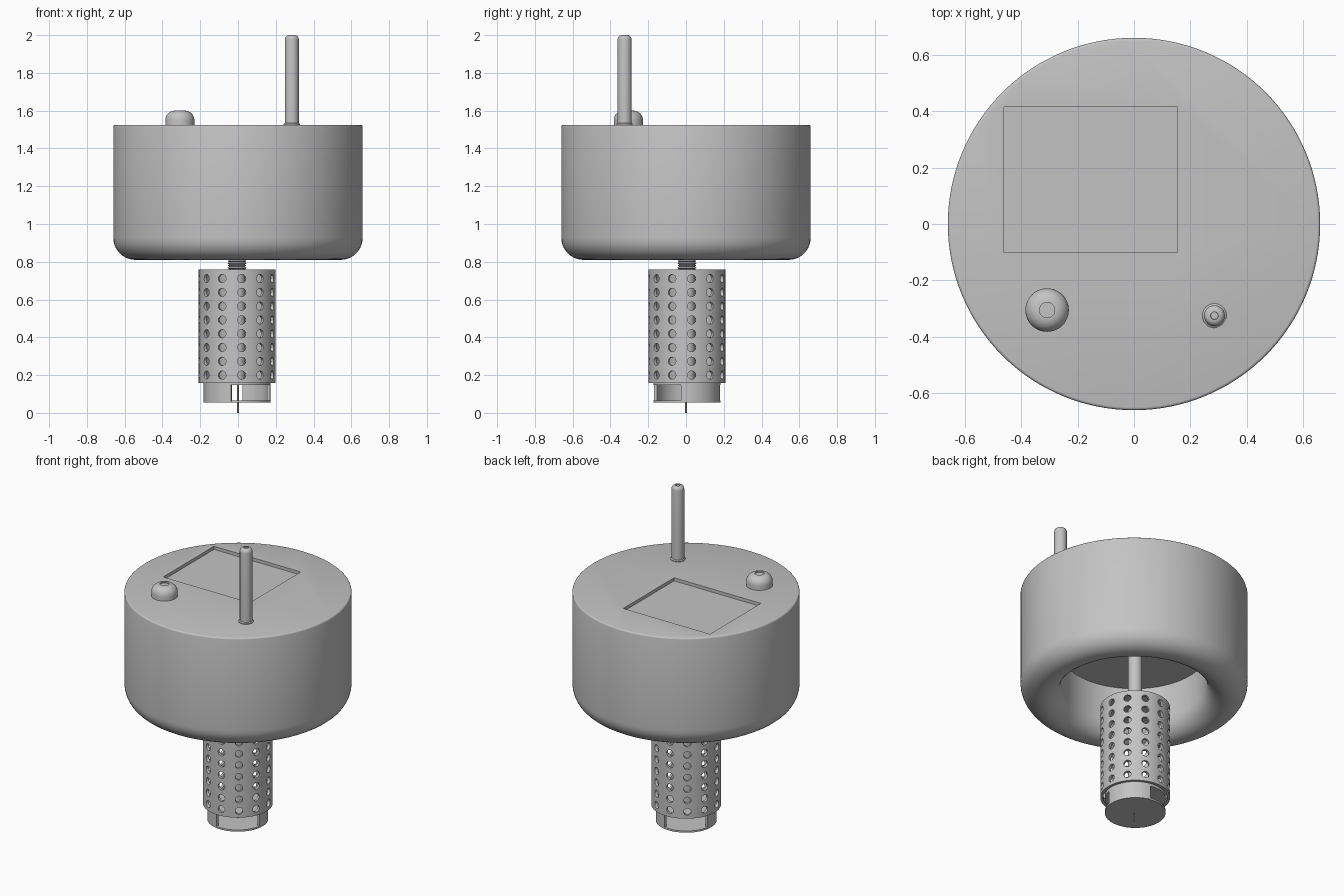
import bpy, bmesh, math
from mathutils import Matrix, Vector

if "Cube" in bpy.data.objects:
    bpy.data.objects.remove(bpy.data.objects["Cube"], do_unlink=True)

GREY = (0.55, 0.55, 0.55, 1)
grey = bpy.data.materials.new("plain grey")
grey.use_nodes = True
grey.diffuse_color = GREY
grey.node_tree.nodes["Principled BSDF"].inputs["Base Color"].default_value = GREY

AXIS = (-0.005, 0.005)  # centre of the hanging probe


def finish(name, bm, at=(0, 0)):
    bmesh.ops.recalc_face_normals(bm, faces=bm.faces)
    mesh = bpy.data.meshes.new(name)
    bm.to_mesh(mesh)
    bm.free()
    mesh.materials.append(grey)
    ob = bpy.data.objects.new(name, mesh)
    ob.location = (at[0], at[1], 0)
    bpy.context.collection.objects.link(ob)
    return ob


def smooth(ob):
    bpy.ops.object.select_all(action="DESELECT")
    ob.select_set(True)
    bpy.context.view_layer.objects.active = ob
    bpy.ops.object.shade_smooth_by_angle(angle=math.radians(32))


def lathe(name, profile, at=(0, 0), steps=64, start=0, sweep=360, closed=False):
    """Turn a (radius, height) profile about the vertical axis."""
    bm = bmesh.new()
    turn = Matrix.Rotation(math.radians(start), 3, "Z")
    verts = [bm.verts.new(turn @ Vector((r, 0, z))) for r, z in profile]
    edges = [bm.edges.new(pair) for pair in zip(verts, verts[1:])]
    if closed:
        edges.append(bm.edges.new((verts[-1], verts[0])))
    bmesh.ops.spin(bm, geom=verts + edges, cent=(0, 0, 0), axis=(0, 0, 1),
                   angle=math.radians(sweep), steps=steps)
    bmesh.ops.remove_doubles(bm, verts=bm.verts, dist=0.0001)
    bmesh.ops.holes_fill(bm, edges=[e for e in bm.edges if e.is_boundary])
    if not closed:
        # merge the flat end fans into single discs
        bmesh.ops.dissolve_limit(bm, angle_limit=0.01, verts=bm.verts, edges=bm.edges)
    return finish(name, bm, at)


def arc(r, z, radius, a0, a1, n):
    angles = [math.radians(a0 + (a1 - a0) * i / n) for i in range(n + 1)]
    return [(r + radius * math.cos(a), z + radius * math.sin(a)) for a in angles]


def cut(ob, cutter):
    mod = ob.modifiers.new("cut", "BOOLEAN")
    mod.operation = "DIFFERENCE"
    mod.solver = "EXACT"
    mod.object = cutter
    bpy.context.view_layer.update()
    graph = bpy.context.evaluated_depsgraph_get()
    mesh = bpy.data.meshes.new_from_object(ob.evaluated_get(graph))
    ob.modifiers.clear()
    ob.data = mesh
    bpy.data.objects.remove(cutter, do_unlink=True)


# Float: drum with a rounded lower lip and a hollow underside
lip = arc(0.5425, 0.9275, 0.1175, 180, 360, 20)
rim = arc(0.65, 1.515, 0.01, 0, 90, 3)
float_body = lathe("float_body", [(0, 1.133), (0.425, 1.133)] + lip + rim + [(0, 1.525)],
                   steps=128)

# Shallow rectangular panel sunk into the top
bm = bmesh.new()
bmesh.ops.create_cube(bm, size=1, matrix=Matrix.Translation((-0.153, 0.157, 1.555))
                      @ Matrix.Diagonal((0.615, 0.515, 0.1, 1)))
panel_cutter = finish("panel_cutter", bm)
panel_cutter.hide_render = True
cut(float_body, panel_cutter)
smooth(float_body)

# Domed button with a small dimple
smooth(lathe("dome_button", [(0, 1.515), (0.077, 1.515)]
             + arc(0.027, 1.55, 0.05, 0, 90, 8)
             + [(0.027, 1.592), (0, 1.592)], (-0.308, -0.305), 48))

# Antenna with a flared foot and a rounded, dimpled tip
smooth(lathe("antenna", [(0, 1.515), (0.043, 1.515), (0.043, 1.53), (0.037, 1.535)]
             + arc(0.014, 1.977, 0.023, 0, 90, 6)
             + [(0.013, 1.994), (0, 1.994)], (0.285, -0.325), 32))

# Stem from the float down through the probe, threaded at the tube
thread = []
for i in range(5):
    z = 0.75 + i * 0.012
    thread += [(0.042, z), (0.05, z + 0.006)]
smooth(lathe("threaded_stem", [(0, 0.17), (0.042, 0.17)] + thread
             + [(0.041, 0.81), (0.041, 1.135), (0, 1.135)], AXIS, 32))

# Perforated tube, closed at the top
tube = lathe("perforated_tube", [(0, 0.76), (0.203, 0.76), (0.203, 0.157),
                                 (0.186, 0.157), (0.186, 0.74), (0, 0.74)], AXIS, 96)
bm = bmesh.new()
for row in range(8):
    for k in range(12):
        place = (Matrix.Rotation(math.radians(7 + 30 * k), 4, "Z")
                 @ Matrix.Translation((0.195, 0, 0.2 + row * 0.073))
                 @ Matrix.Rotation(math.pi / 2, 4, "Y"))
        bmesh.ops.create_cone(bm, cap_ends=True, segments=16, radius1=0.022,
                              radius2=0.022, depth=0.06, matrix=place)
hole_cutter = finish("hole_cutter", bm, AXIS)
hole_cutter.hide_render = True
cut(tube, hole_cutter)
smooth(tube)

# Sensor cage: collar, two curved walls with openings between, base disc
smooth(lathe("cage_collar", [(0, 0.147), (0.177, 0.147), (0.177, 0.17), (0, 0.17)], AXIS))
for side, start in (("right", -10), ("left", 170)):
    smooth(lathe("cage_wall_" + side, [(0.16, 0.06), (0.177, 0.06), (0.177, 0.15), (0.16, 0.15)],
                 AXIS, 24, start, 90, True))
smooth(lathe("cage_base", [(0, 0.055), (0.177, 0.055), (0.177, 0.066), (0, 0.066)], AXIS))

# Thin sensing pin
smooth(lathe("sensor_pin", [(0, 0), (0.004, 0), (0.004, 0.15), (0, 0.15)], (0, 0), 12))
